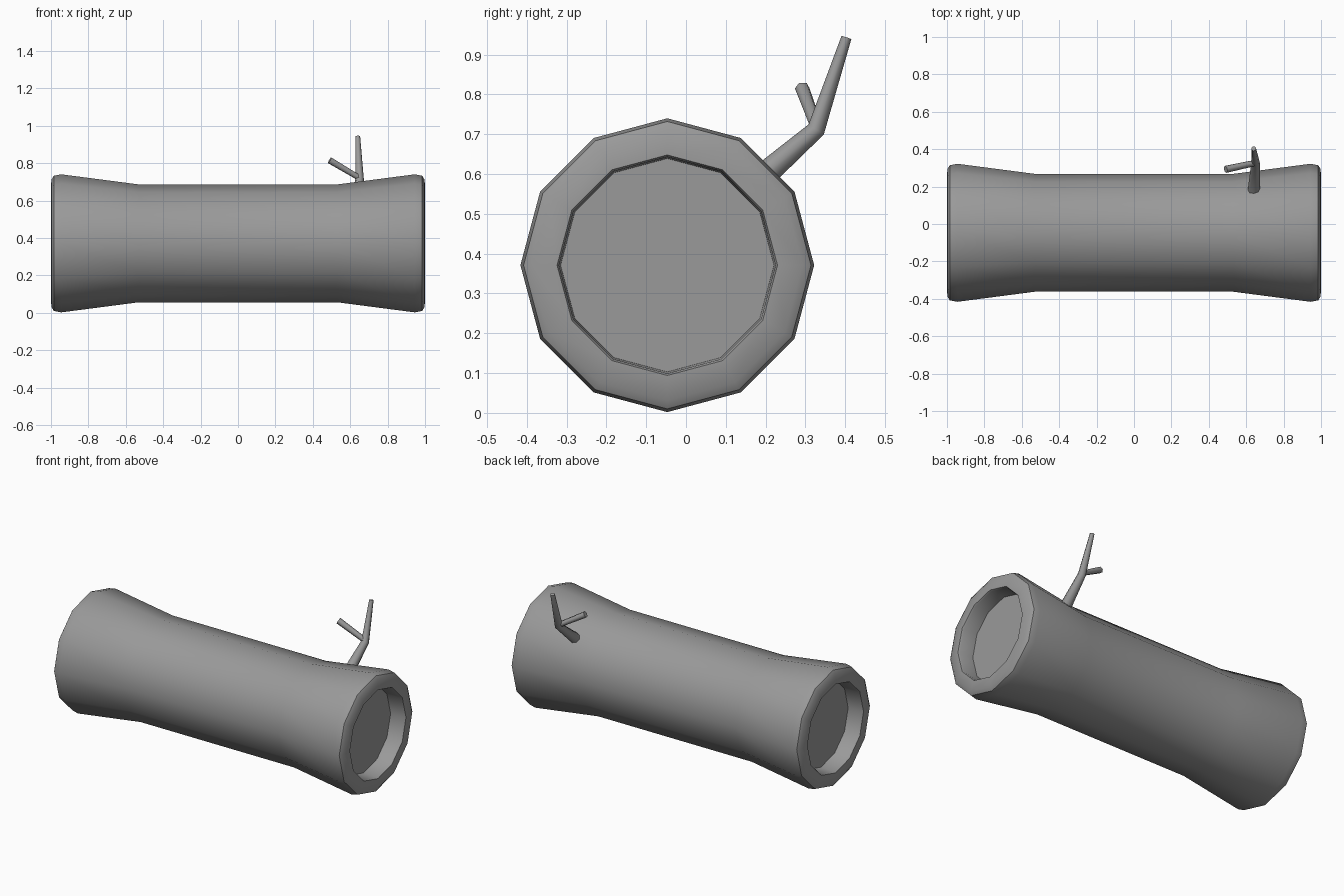
import bpy, bmesh, math
from mathutils import Vector

if "Cube" in bpy.data.objects:
    bpy.data.objects.remove(bpy.data.objects["Cube"])

grey = bpy.data.materials.new("dark_grey")
grey.diffuse_color = (0.32, 0.32, 0.32, 1)
grey.use_nodes = True
grey.node_tree.nodes["Principled BSDF"].inputs["Base Color"].default_value = grey.diffuse_color


def loft(name, rings, smooth=40):
    """Skin a list of equal-length vertex rings and cap both ends."""
    bm = bmesh.new()
    loops = [[bm.verts.new(p) for p in ring] for ring in rings]
    n = len(loops[0])
    for a, b in zip(loops, loops[1:]):
        for i in range(n):
            j = (i + 1) % n
            bm.faces.new((a[i], a[j], b[j], b[i]))
    bm.faces.new(loops[0][::-1])
    bm.faces.new(loops[-1])
    bmesh.ops.recalc_face_normals(bm, faces=bm.faces)
    mesh = bpy.data.meshes.new(name)
    bm.to_mesh(mesh)
    bm.free()
    mesh.materials.append(grey)
    obj = bpy.data.objects.new(name, mesh)
    bpy.context.collection.objects.link(obj)
    bpy.ops.object.select_all(action='DESELECT')
    obj.select_set(True)
    bpy.context.view_layer.objects.active = obj
    bpy.ops.object.shade_smooth_by_angle(angle=math.radians(smooth))
    return obj


def ring(center, axis, radius, sides, side_hint):
    axis = axis.normalized()
    u = side_hint.cross(axis).normalized()
    v = axis.cross(u)
    return [center + radius * (math.cos(t) * u + math.sin(t) * v)
            for t in (2 * math.pi * i / sides for i in range(sides))]


def tube(name, points, radii, sides, side_hint):
    pts = [Vector(p) for p in points]
    rings = []
    for i, (p, r) in enumerate(zip(pts, radii)):
        dirs = []
        if i > 0:
            dirs.append((p - pts[i - 1]).normalized())
        if i < len(pts) - 1:
            dirs.append((pts[i + 1] - p).normalized())
        rings.append(ring(p, sum(dirs, Vector()), r, sides, side_hint))
    return loft(name, rings, 65)


# Log: flared 12-sided trunk with rounded rims and recessed ends
half = [(0.53, 0.315), (0.945, 0.369), (0.985, 0.361), (0.998, 0.34),
        (1.0, 0.277), (0.99, 0.272), (0.9, 0.268)]
profile = [(-x, r) for x, r in reversed(half)] + half
X = Vector((1, 0, 0))
loft("log", [ring(Vector((x, -0.047, 0.371)), X, r, 12, Vector((0, 0, 1)))
             for x, r in profile])

# Branch: bent, tapering stem growing from the upper back
tube("branch", [(0.64, 0.165, 0.57), (0.65, 0.327, 0.712), (0.64, 0.403, 0.943)],
     [0.034, 0.023, 0.013], 8, X)

# Twig: short side shoot
tube("twig", [(0.65, 0.327, 0.72), (0.49, 0.292, 0.815)],
     [0.016, 0.019], 6, Vector((0, 0, 1)))
